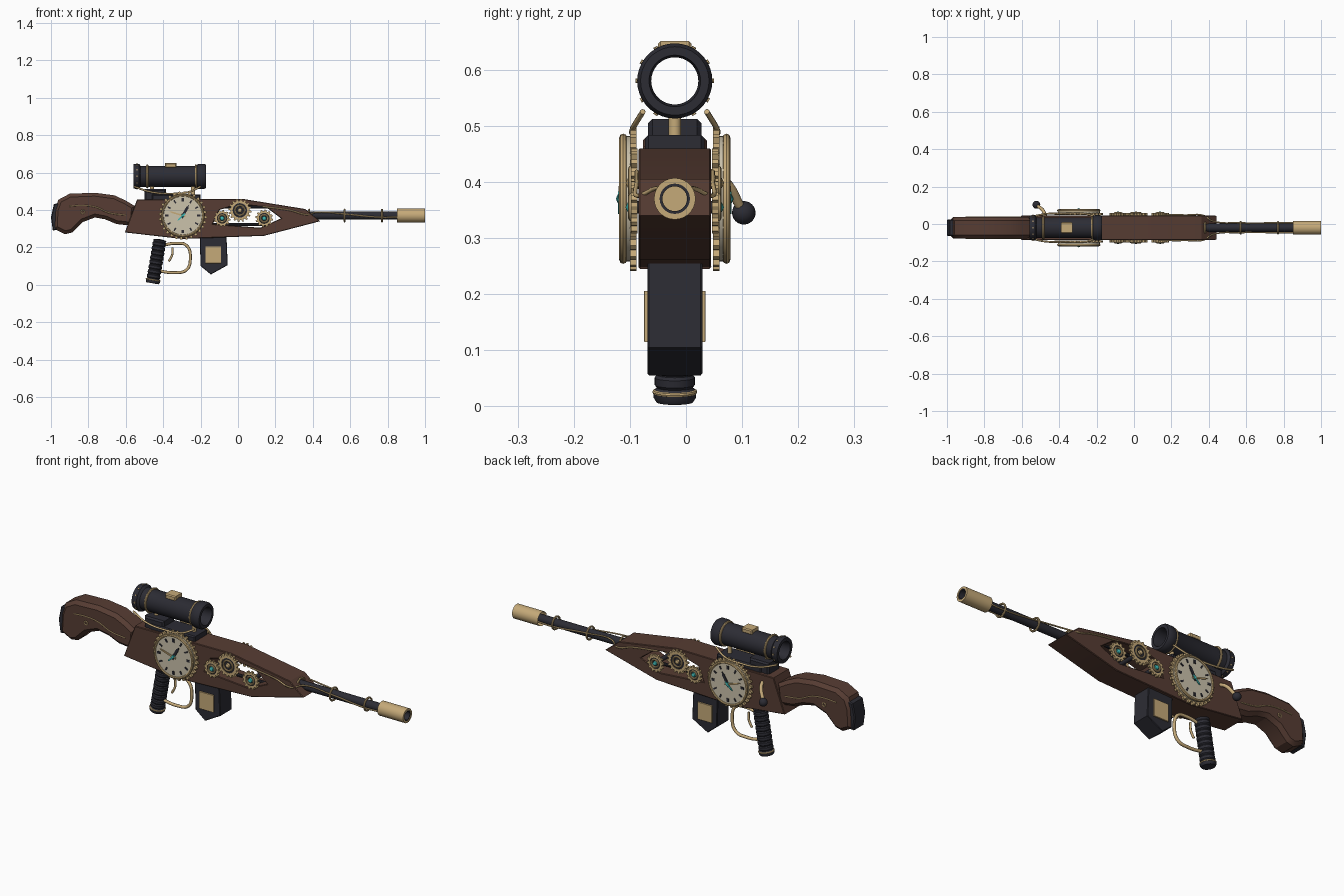
import bpy, bmesh, math
from mathutils import Vector, Matrix

AXIS_Y = -0.02  # centre plane of the model
if "Cube" in bpy.data.objects:
    bpy.data.objects.remove(bpy.data.objects["Cube"], do_unlink=True)


def material(name, rgb):
    m = bpy.data.materials.new(name)
    m.use_nodes = True
    m.diffuse_color = (*rgb, 1)
    m.node_tree.nodes["Principled BSDF"].inputs["Base Color"].default_value = (*rgb, 1)
    return m


WOOD = material("brown wood", (0.095, 0.046, 0.033))
BRASS = material("brass", (0.56, 0.40, 0.19))
DARK = material("dark metal", (0.025, 0.025, 0.034))
CREAM = material("cream dial", (0.60, 0.54, 0.41))
TEAL = material("teal gem", (0.05, 0.48, 0.46))


def finish(obj, mat, angle=35):
    obj.data.materials.clear()
    obj.data.materials.append(mat)
    bpy.ops.object.select_all(action='DESELECT')
    obj.select_set(True)
    bpy.context.view_layer.objects.active = obj
    if obj.type == 'CURVE':
        bpy.ops.object.convert(target='MESH')
    bpy.ops.object.shade_smooth_by_angle(angle=math.radians(angle))
    return obj


def link(name, data):
    obj = bpy.data.objects.new(name, data)
    bpy.context.collection.objects.link(obj)
    return obj


def slab(name, outlines, half, mat, y=0, bevel=0.0, angle=35):
    """Side outline(s) in x, z extruded along y; extra outlines become holes."""
    cu = bpy.data.curves.new(name, 'CURVE')
    cu.dimensions, cu.fill_mode = '2D', 'BOTH'
    cu.extrude, cu.bevel_depth, cu.offset, cu.bevel_resolution = half - bevel, bevel, -bevel, 0
    for pts in outlines:
        sp = cu.splines.new('POLY')
        sp.points.add(len(pts) - 1)
        for p, (x, z) in zip(sp.points, pts):
            p.co = (x, z, 0, 1)
        sp.use_cyclic_u = True
    obj = link(name, cu)
    obj.rotation_euler.x = math.pi / 2
    obj.location.y = AXIS_Y + y
    return finish(obj, mat, angle)


def lathe(name, profile, start, direction, mat, n=28, closed=False):
    """Revolve (radius, distance) points about a line."""
    bm = bmesh.new()
    rings = [[bm.verts.new((r * math.cos(a), r * math.sin(a), t)) for r, t in profile]
             for a in (math.tau * i / n for i in range(n))]
    count = len(profile)
    for i in range(n):
        a, b = rings[i], rings[(i + 1) % n]
        for j in range(count if closed else count - 1):
            k = (j + 1) % count
            bm.faces.new((a[j], b[j], b[k], a[k]))
    bmesh.ops.remove_doubles(bm, verts=bm.verts, dist=1e-5)
    bmesh.ops.recalc_face_normals(bm, faces=bm.faces)
    rot = Vector((0, 0, 1)).rotation_difference(Vector(direction)).to_matrix().to_4x4()
    bm.transform(Matrix.Translation(Vector(start) + Vector((0, AXIS_Y, 0))) @ rot)
    me = bpy.data.meshes.new(name)
    bm.to_mesh(me)
    return finish(link(name, me), mat)


def rod(name, a, b, r, mat, n=16):
    d = Vector(b) - Vector(a)
    return lathe(name, [(0, 0), (r, 0), (r, d.length), (0, d.length)], a, d, mat, n)


def ring(name, centre, direction, big, small, mat):
    prof = [(big + small * math.cos(t), small * math.sin(t))
            for t in (math.tau * i / 8 for i in range(8))]
    return lathe(name, prof, centre, direction, mat, 32, True)


def wire(name, pts, r, mat=BRASS):
    cu = bpy.data.curves.new(name, 'CURVE')
    cu.dimensions, cu.bevel_depth, cu.bevel_resolution = '3D', r, 2
    cu.use_fill_caps, cu.resolution_u = True, 6
    sp = cu.splines.new('BEZIER')
    sp.bezier_points.add(len(pts) - 1)
    for bp, (x, y, z) in zip(sp.bezier_points, pts):
        bp.co = (x, y + AXIS_Y, z)
        bp.handle_left_type = bp.handle_right_type = 'AUTO'
    return finish(link(name, cu), mat, 60)


def box(name, x, y, z, mat, bevel=0.0):
    return slab(name, [[(x[0], z[0]), (x[1], z[0]), (x[1], z[1]), (x[0], z[1])]],
                (y[1] - y[0]) / 2, mat, (y[0] + y[1]) / 2, bevel)


def circle(cx, cz, r, n=28):
    return [(cx + r * math.cos(math.tau * i / n), cz + r * math.sin(math.tau * i / n)) for i in range(n)]


def cog(cx, cz, root, tip, teeth):
    pts = []
    for i in range(teeth):
        for r, k in ((root, 0), (root, 0.4), (tip, 0.52), (tip, 0.88)):
            a = math.tau * (i + k) / teeth
            pts.append((cx + r * math.cos(a), cz + r * math.sin(a)))
    return pts


# Wooden body with an open window for the gear train
body = [(-.605, .28), (-.54, .455), (.02, .46), (.36, .405), (.44, .34), (.14, .262), (-.3, .245)]
window = [(-.135, .325), (-.1, .4), (0, .43), (.15, .415), (.23, .355), (.12, .305)]
slab("body", [body, window], .065, WOOD, bevel=.003, angle=20)

# Curved stock and butt plate
stock = [(-.55, .42), (-.6, .45), (-.66, .478), (-.765, .492), (-.9, .487), (-.96, .455), (-.98, .4),
         (-.985, .3), (-.925, .27), (-.885, .28), (-.83, .335), (-.765, .36), (-.71, .35),
         (-.65, .325), (-.56, .315)]
slab("stock", [stock], .057, WOOD, bevel=.018, angle=30)
slab("butt_plate", [[(-.955, .44), (-.985, .43), (-1, .36), (-.99, .29), (-.96, .295)]], .045, DARK, bevel=.005)

# Barrel, muzzle and barrel bands
rod("barrel", (.34, 0, .37), (.88, 0, .37), .022, DARK, 20)
lathe("muzzle", [(.037, 0), (.037, .15), (.027, .15), (.027, .04), (0, .04), (0, 0)], (.85, 0, .37), (1, 0, 0), BRASS)
lathe("muzzle_lining", [(.0275, .05), (.0275, .148), (.022, .148), (.022, .05)], (.85, 0, .37), (1, 0, 0), DARK, closed=True)
for x in (.38, .57, .77):
    ring("barrel_band", (x, 0, .37), (1, 0, 0), .032, .005, BRASS)

# Hollow scope with flared ends, bands, cap and mounts
scope = [(.064, 0), (.067, .012), (.067, .03), (.056, .04), (.056, .33), (.067, .35), (.067, .38),
         (.061, .39), (.046, .39), (.042, .37), (.042, .02), (.046, 0)]
lathe("scope_tube", scope, (-.56, 0, .58), (1, 0, 0), DARK, 36, True)
for x in (-.485, -.225):
    ring("scope_band", (x, 0, .58), (1, 0, 0), .058, .006, BRASS)
for i in range(12):
    a = math.tau * i / 12
    c, s = math.cos(a), math.sin(a)
    rod("scope_stud", (-.54, .06 * c, .58 + .06 * s), (-.54, .07 * c, .58 + .07 * s), .004, BRASS, 8)
box("scope_cap", (-.39, -.33), (-.03, .03), (.625, .651), BRASS, .005)
for x in (-.46, -.24):
    rod("scope_post", (x, 0, .45), (x, 0, .53), .011, BRASS)
box("scope_mount", (-.5, -.385), (-.048, .048), (.44, .512), DARK, .008)
box("mount_rail", (-.46, -.2), (-.053, .053), (.44, .484), DARK, .006)

# Grip with ribs and brass base band
grip = [(0, 0), (.033, 0), (.038, .008), (.038, .02)]
for i in range(8):
    grip += [(.032, .026 + i * .025), (.036, .031 + i * .025), (.036, .044 + i * .025), (.032, .049 + i * .025)]
grip += [(.036, .235), (0, .24)]
lathe("grip", grip, (-.457, 0, .008), (.17, 0, 1), DARK)
ring("grip_band", (-.454, 0, .026), (.17, 0, 1), .036, .004, BRASS)

# Trigger and guard
wire("trigger_guard", [(-.4, 0, .212), (-.33, 0, .222), (-.275, 0, .21), (-.255, 0, .14),
                       (-.275, 0, .08), (-.34, 0, .065), (-.43, 0, .075)], .008)
wire("trigger", [(-.35, 0, .2), (-.352, 0, .16), (-.37, 0, .125)], .006)

# Magazine and its side plates
slab("magazine", [[(-.205, .27), (-.062, .27), (-.055, .105), (-.145, .055), (-.2, .1)]], .049, DARK, bevel=.003)
for s in (-1, 1):
    box("magazine_plate", (-.175, -.09), sorted((s * .047, s * .055)), (.115, .206), BRASS, .001)

# Dials, gears, wires on both sides
CX, CZ = -.295, .37
GEARS = ((-.085, .355, .045, 12), (.01, .398, .062, 16), (.14, .355, .047, 12))
for s in (-1, 1):
    out = (0, s, 0)
    # Clock dial
    slab("dial_gear", [cog(CX, CZ, .117, .129, 28)], .006, BRASS, s * .074)
    slab("dial_face", [circle(CX, CZ, .112, 40)], .009, CREAM, s * .085)
    ring("dial_rim", (CX, s * .092, CZ), out, .109, .007, BRASS)
    for i in range(12):
        a = math.tau * i / 12
        u, v = Vector((math.cos(a), math.sin(a))), Vector((-math.sin(a), math.cos(a)))
        c = Vector((CX, CZ))
        w = .006 if i % 3 == 0 else .004
        slab("hour_mark", [[c + u * .076 - v * w, c + u * .094 - v * w, c + u * .094 + v * w, c + u * .076 + v * w]],
             .002, DARK, s * .095)

    def hand(name, angle, length, width, mat, y):
        c, u = Vector((CX, CZ)), Vector((math.cos(angle), math.sin(angle)))
        v = Vector((-u.y, u.x))
        slab(name, [[c - u * .015 - v * width, c + u * length * .75 - v * width,
                     c + u * length, c + u * length * .75 + v * width, c - u * .015 + v * width]], .002, mat, s * y)
    hand("hour_hand", 1.05, .065, .007, DARK, .097)
    hand("minute_hand", 2.85, .08, .004, BRASS, .098)
    hand("second_hand", 3.9, .04, .004, TEAL, .099)
    lathe("dial_hub", [(.01, 0), (.007, .008), (0, .011)], (CX, s * .094, CZ), out, TEAL, 12)
    # Gear train
    for x, z, r, teeth in GEARS:
        slab("gear", [cog(x, z, r * .83, r, teeth), circle(x, z, r * .62)], .006, BRASS, s * .072)
        slab("gear_plate", [circle(x, z, r * .66)], .004, DARK, s * .071)
        ring("gear_ring", (x, s * .078, z), out, r * .42, .005, BRASS)
        big = r > .05
        lathe("gear_hub", [(.012, 0), (.01, .008), (0, .013)], (x, s * .075, z), out, BRASS if big else TEAL, 12)
    # Body, barrel, stock and scope wires
    wire("barrel_wire", [(.13, s * .068, .418), (.28, s * .068, .398), (.37, s * .066, .375), (.42, s * .036, .388),
                         (.57, s * .026, .378), (.77, s * .026, .36), (.86, s * .026, .362)], .004)
    wire("stock_wire", [(-.9, s * .058, .42), (-.83, s * .058, .424), (-.76, s * .058, .415),
                        (-.69, s * .058, .385), (-.6, s * .058, .372)], .003)
    ring("stock_rosette", (-.83, s * .058, .39), out, .009, .003, BRASS)
    wire("scope_wire", [(-.555, s * .057, .525), (-.47, s * .074, .497), (-.35, s * .076, .487),
                        (-.26, s * .074, .497), (-.2, s * .057, .525)], .005)

# Axles and rods inside the window
for x, z, r, teeth in GEARS:
    rod("gear_axle", (x, -.07, z), (x, .07, z), .011, DARK, 12)
for z in (.322, .415):
    rod("window_rod", (-.14, 0, z), (.22, 0, z), .008, DARK, 10)

# Bolt handle
wire("bolt_arm", [(-.47, .05, .42), (-.485, .09, .4), (-.515, .117, .355)], .009)
bpy.ops.mesh.primitive_uv_sphere_add(segments=20, ring_count=12, radius=.021, location=(-.522, .123 + AXIS_Y, .345))
bpy.context.object.name = "bolt_knob"
finish(bpy.context.object, DARK, 60)
